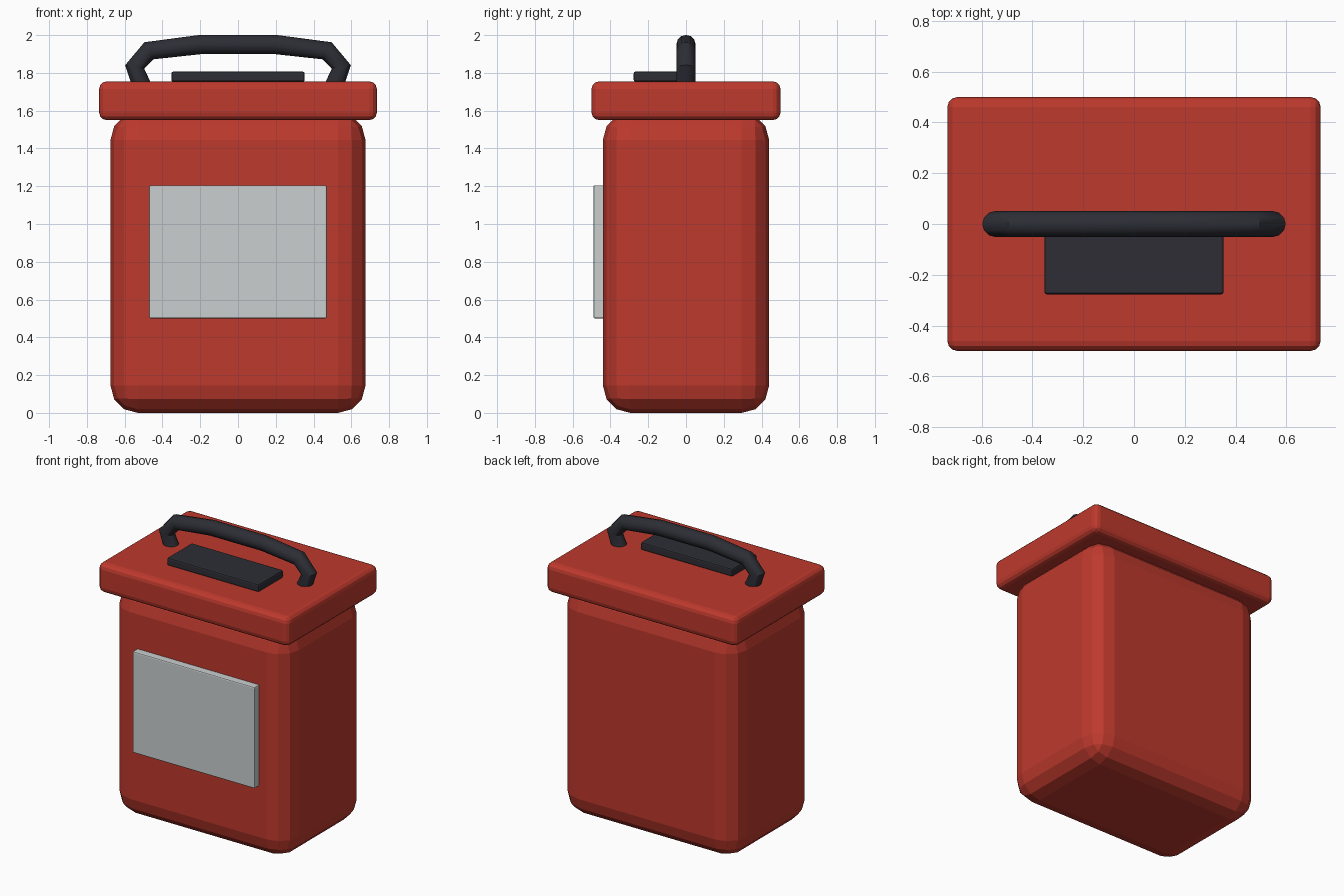
import bpy
import math

default = bpy.data.objects.get("Cube")
if default:
    bpy.data.objects.remove(default, do_unlink=True)


def material(name, rgb):
    mat = bpy.data.materials.new(name)
    mat.use_nodes = True
    colour = (*rgb, 1.0)
    mat.diffuse_color = colour
    mat.node_tree.nodes["Principled BSDF"].inputs["Base Color"].default_value = colour
    return mat


red = material("warm red", (0.51, 0.041, 0.026))
grey = material("pale grey", (0.59, 0.62, 0.62))
dark = material("dark slate", (0.026, 0.027, 0.036))


def rounded_box(name, low, high, radius, segments, mat):
    """Box between two corners with rounded edges."""
    bpy.ops.mesh.primitive_cube_add(
        size=1, location=[(a + b) / 2 for a, b in zip(low, high)])
    box = bpy.context.object
    box.name = name
    box.scale = [b - a for a, b in zip(low, high)]
    bpy.ops.object.transform_apply(location=False, rotation=False, scale=True)
    bevel = box.modifiers.new("rounded edges", "BEVEL")
    bevel.width = radius
    bevel.segments = segments
    bevel.limit_method = "NONE"
    bpy.ops.object.modifier_apply(modifier=bevel.name)
    box.data.materials.append(mat)
    return box


# Container and its overhanging lid
rounded_box("body", (-0.675, -0.44, 0), (0.675, 0.44, 1.59), 0.145, 3, red)
rounded_box("lid", (-0.735, -0.5, 1.55), (0.735, 0.5, 1.755), 0.04, 3, red)

# Blank front panel and the plate on the lid
rounded_box("front_label", (-0.47, -0.49, 0.5), (0.47, -0.43, 1.205), 0.008, 2, grey)
rounded_box("lid_plate", (-0.353, -0.277, 1.753), (0.353, -0.005, 1.807), 0.01, 2, dark)

# Carrying handle: a round tube along a mirrored path
half = [(0.5, 1.71), (0.547, 1.832), (0.472, 1.917), (0.2, 1.95)]
path = [(-x, z) for x, z in half] + half[::-1]
curve = bpy.data.curves.new("handle", "CURVE")
curve.dimensions = "3D"
curve.bevel_depth = 0.051
curve.bevel_resolution = 4
curve.use_fill_caps = True
spline = curve.splines.new("POLY")
spline.points.add(len(path) - 1)
for point, (x, z) in zip(spline.points, path):
    point.co = (x, 0, z, 1)
handle = bpy.data.objects.new("handle", curve)
bpy.context.collection.objects.link(handle)
bpy.ops.object.select_all(action="DESELECT")
handle.select_set(True)
bpy.context.view_layer.objects.active = handle
bpy.ops.object.convert(target="MESH")
handle = bpy.context.object
handle.name = "handle"
handle.data.materials.clear()
handle.data.materials.append(dark)
bpy.ops.object.shade_smooth_by_angle(angle=math.radians(35))
